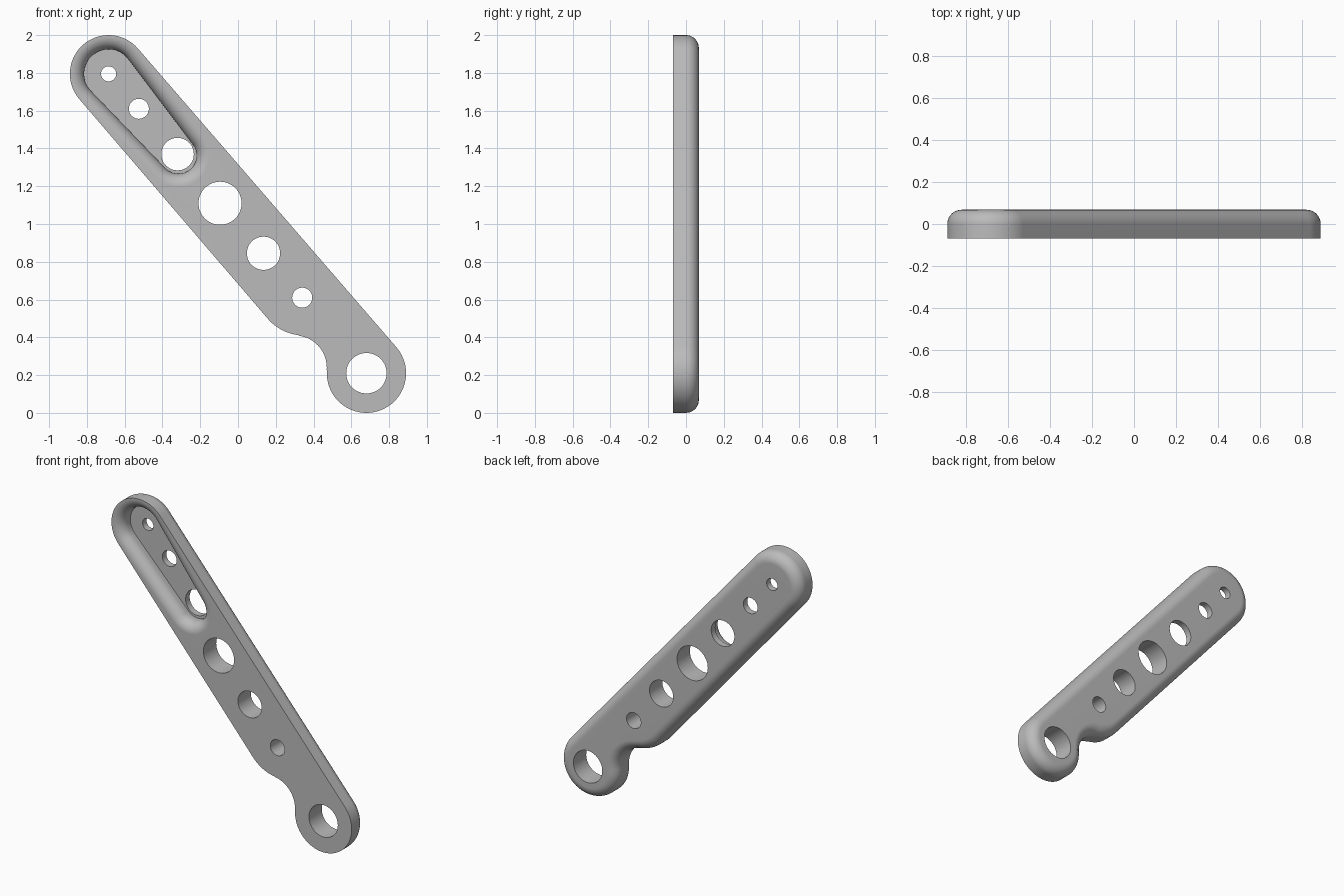
import bpy, bmesh, math
from mathutils import Vector

cube = bpy.data.objects.get("Cube")
if cube:
    bpy.data.objects.remove(cube, do_unlink=True)

HALF = 0.068           # half thickness, also the edge rounding radius
FLOOR = 0.025          # depth position of the pocket floor
STEPS = 10             # rings in each rounded edge
TOP, TOP_R = Vector((-0.685, 1.795)), 0.205
END, END_R = Vector((0.68, 0.21)), 0.21
WAIST, WAIST_R = Vector((0.35, 0.663)), 0.253
NOTCH, NOTCH_R = Vector((0.30, 0.24)), 0.17
POCKET, POCKET_R = Vector((-0.315, 1.362)), 0.096
POCKET_TOP_R = 0.13

pocket_holes = [(-0.685, 1.795, 0.04), (-0.525, 1.61, 0.053), (-0.32, 1.37, 0.086)]
arm_holes = [(-0.095, 1.11, 0.114), (0.135, 0.845, 0.088),
             (0.34, 0.61, 0.053), (0.68, 0.21, 0.107)]


def heading(a, b):
    return math.atan2(b.y - a.y, b.x - a.x) % math.tau


def arc(centre, r, a0, a1, n=32):
    return [centre + r * Vector((math.cos(a), math.sin(a)))
            for a in (a0 + (a1 - a0) * i / n for i in range(n + 1))]


def tangents(a, ra, b, rb):
    """Angles of the two outer tangent points shared by a pair of circles."""
    axis = heading(a, b) - math.tau
    spread = math.acos((ra - rb) / (b - a).length)
    return axis + spread, axis - spread + math.tau


def arm_outline(inset):
    right, left = tangents(TOP, TOP_R, END, END_R)
    to_notch = heading(WAIST, NOTCH)
    return (arc(TOP, TOP_R - inset, right, left)
            + arc(WAIST, WAIST_R - inset, left, to_notch, 12)
            + arc(NOTCH, NOTCH_R + inset, to_notch - math.pi, heading(NOTCH, END) - math.tau
                  if heading(NOTCH, END) > math.pi else heading(NOTCH, END), 20)
            + arc(END, END_R - inset, heading(END, NOTCH), right + math.tau))


def pocket_outline(grow):
    right, left = tangents(TOP, POCKET_TOP_R, POCKET, POCKET_R)
    return (arc(TOP, POCKET_TOP_R + grow, right, left)
            + arc(POCKET, POCKET_R + grow, left, right + math.tau))


bm = bmesh.new()


def ring(points, y):
    return [bm.verts.new((p.x, y, p.y)) for p in points]


def loft(rings):
    for a, b in zip(rings, rings[1:]):
        for i in range(len(a)):
            j = (i + 1) % len(a)
            bm.faces.new((a[i], a[j], b[j], b[i]))
    return rings[0], rings[-1]


def fill(loops, facing):
    edges = [bm.edges.get((lp[i - 1], lp[i])) for lp in loops for i in range(len(lp))]
    bmesh.ops.triangle_fill(bm, edges=edges, use_beauty=True, normal=(0, facing, 0))


def bore(x, z, r, y0):
    circle = arc(Vector((x, z)), r, 0, math.tau, 48)[:-1]
    return loft([ring(circle, y0), ring(circle, HALF)])


quarter = [math.pi / 2 * i / STEPS for i in range(STEPS + 1)]

# Outer wall with a rounded back edge
front, back = loft([ring(arm_outline(0), -HALF)]
                   + [ring(arm_outline(HALF * (1 - math.cos(t))), HALF * math.sin(t))
                      for t in quarter])

# Pocket wall with a rounded rim
floor, rim = loft([ring(pocket_outline(0), FLOOR)]
                  + [ring(pocket_outline(HALF * (1 - math.cos(t))), -HALF * math.sin(t))
                     for t in quarter])

# Bored holes, through the pocket floor and through the full arm
thin = [bore(*h, FLOOR) for h in pocket_holes]
full = [bore(*h, -HALF) for h in arm_holes]

# Flat front, pocket floor and back
fill([front, rim] + [h[0] for h in full], -1)
fill([floor] + [h[0] for h in thin], -1)
fill([back] + [h[1] for h in thin + full], 1)
bmesh.ops.recalc_face_normals(bm, faces=bm.faces)

mesh = bpy.data.meshes.new("link_arm")
bm.to_mesh(mesh)
bm.free()
arm = bpy.data.objects.new("link_arm", mesh)
bpy.context.collection.objects.link(arm)

# Plain grey metal
grey = bpy.data.materials.new("plain_grey")
grey.use_nodes = True
colour = (0.5, 0.5, 0.5, 1)
grey.diffuse_color = colour
grey.node_tree.nodes["Principled BSDF"].inputs["Base Color"].default_value = colour
mesh.materials.append(grey)

# Smooth walls with crisp bore edges
bpy.ops.object.select_all(action='DESELECT')
arm.select_set(True)
bpy.context.view_layer.objects.active = arm
bpy.ops.object.shade_smooth_by_angle(angle=math.radians(30))
weighted = arm.modifiers.new("flat_face_normals", 'WEIGHTED_NORMAL')
weighted.keep_sharp = True
